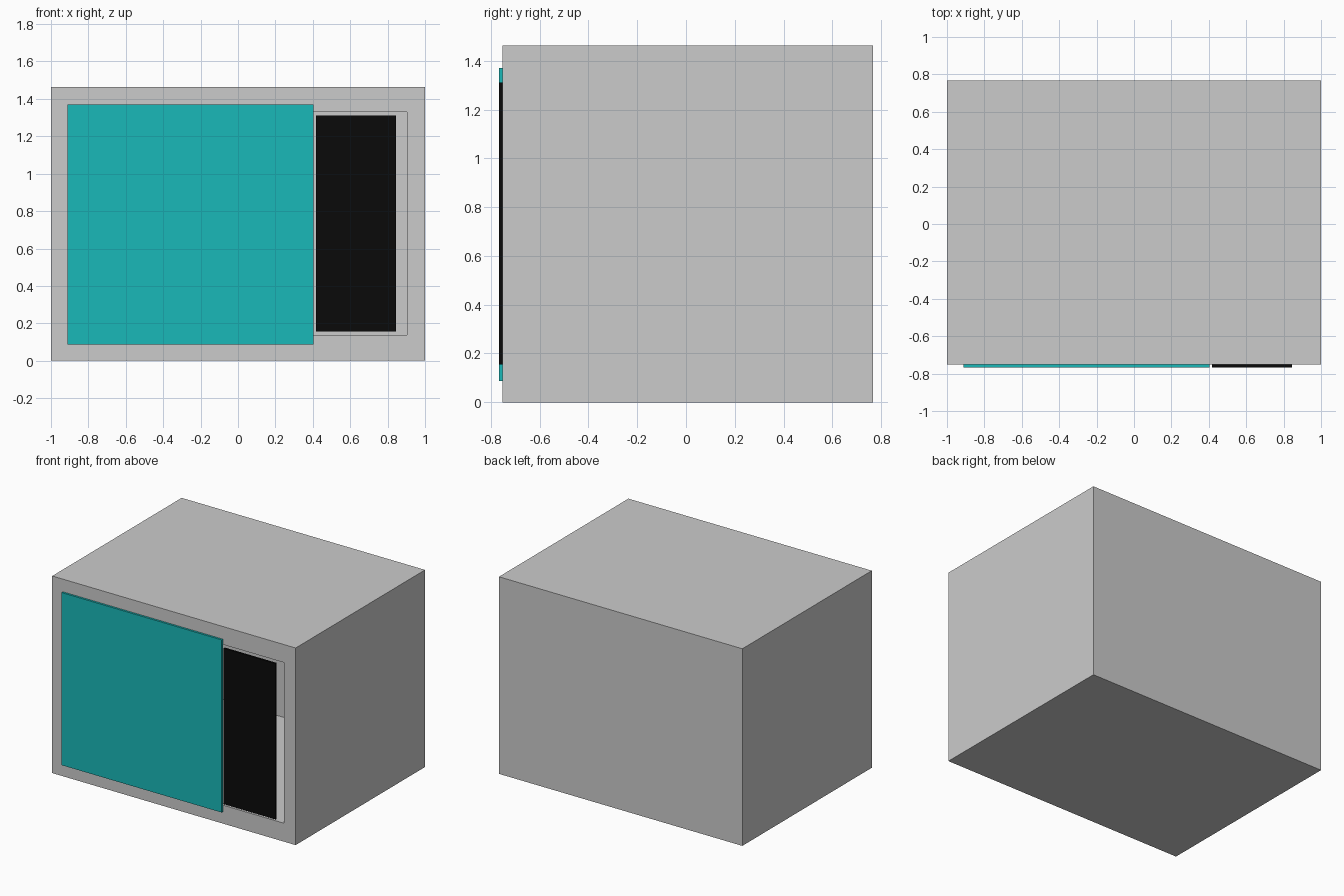
import bpy, bmesh

if "Cube" in bpy.data.objects:
    bpy.data.objects.remove(bpy.data.objects["Cube"])


def box(name, lo, hi, color=None):
    bm = bmesh.new()
    bmesh.ops.create_cube(bm, size=1)
    for v in bm.verts:
        v.co = [(a + b) / 2 + c * (b - a) for a, b, c in zip(lo, hi, v.co)]
    mesh = bpy.data.meshes.new(name)
    bm.to_mesh(mesh)
    bm.free()
    obj = bpy.data.objects.new(name, mesh)
    bpy.context.collection.objects.link(obj)
    if color:
        mat = bpy.data.materials.new(name + "_color")
        mat.diffuse_color = color
        mat.use_nodes = True
        mat.node_tree.nodes["Principled BSDF"].inputs["Base Color"].default_value = mat.diffuse_color
        mesh.materials.append(mat)
    return obj


# Hollow casing: front face is inset and pushed back to form the cavity
casing = box("casing", (-1, -0.752, 0), (1, 0.767, 1.464))
bm = bmesh.new()
bm.from_mesh(casing.data)
bm.normal_update()
front = min(bm.faces, key=lambda f: f.normal.y)
bmesh.ops.inset_region(bm, faces=[front], thickness=0.137)
for v in front.verts:
    v.co.z = 0.137 if v.co.z < 0.7 else 1.33
cavity = bmesh.ops.extrude_discrete_faces(bm, faces=[front])["faces"][0]
bmesh.ops.translate(bm, verts=list(cavity.verts), vec=(0, 1.38, 0))
bm.to_mesh(casing.data)
bm.free()

# Door and control panel covering the opening
box("door", (-0.912, -0.767, 0.088), (0.403, -0.752, 1.37), (0.01, 0.48, 0.48, 1))
box("control_panel", (0.418, -0.767, 0.155), (0.845, -0.752, 1.312), (0.003, 0.003, 0.003, 1))
